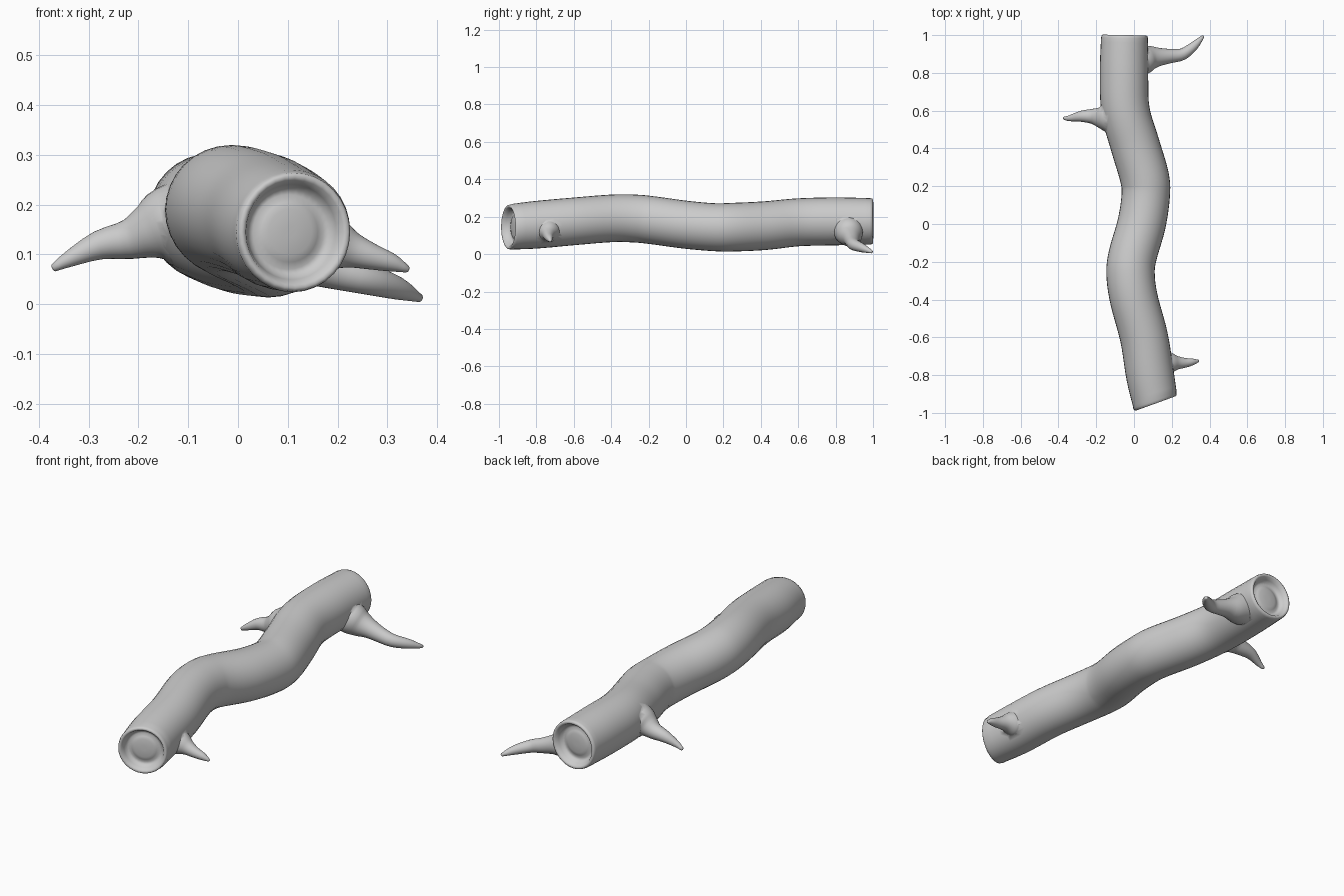
import bpy, bmesh, math
from mathutils import Vector

if "Cube" in bpy.data.objects:
    bpy.data.objects.remove(bpy.data.objects["Cube"])

SIDES = 32


def spline(points, steps):
    """Catmull-Rom interpolation of (x, y, z, radius) points."""
    p = [Vector(q) for q in points]
    p = [2 * p[0] - p[1]] + p + [2 * p[-1] - p[-2]]
    out = []
    for i in range(1, len(p) - 2):
        a, b, c, d = p[i - 1:i + 3]
        for s in range(steps):
            t = s / steps
            out.append(0.5 * (2 * b + (c - a) * t + (2 * a - 5 * b + 4 * c - d) * t * t
                              + (3 * b - a - 3 * c + d) * t ** 3))
    return out + [p[-2]]


def tube(name, points, steps, cap, start_dir=None):
    """Sweep a round section along a path; cap = (depth, radius factor) rings from edge to centre."""
    path = spline(points, steps)
    rings = []
    for i, q in enumerate(path):
        t = (path[min(i + 1, len(path) - 1)] - path[max(i - 1, 0)]).to_3d().normalized()
        if start_dir and i < 6:
            t = t.lerp(Vector(start_dir).normalized(), 1 - i / 6).normalized()
        rings.append((q.to_3d(), t, q.w))

    def cap_rings(ring, sign):
        c, t, r = ring
        return [(c + t * d * sign, t, r * f) for d, f in cap]

    first, last = cap_rings(rings[0], 1), cap_rings(rings[-1], -1)
    rings = first[::-1] + rings[1:-1] + last

    bm = bmesh.new()
    loops = []
    for c, t, r in rings:
        side = t.cross(Vector((0, 0, 1))).normalized()
        up = side.cross(t)
        loops.append([bm.verts.new(c + r * (side * math.cos(a) + up * math.sin(a)))
                      for a in (2 * math.pi * k / SIDES for k in range(SIDES))])
    for l0, l1 in zip(loops, loops[1:]):
        for k in range(SIDES):
            n = (k + 1) % SIDES
            bm.faces.new((l0[k], l0[n], l1[n], l1[k]))
    bm.faces.new(loops[0])
    bm.faces.new(loops[-1])
    bmesh.ops.recalc_face_normals(bm, faces=bm.faces)
    me = bpy.data.meshes.new(name)
    bm.to_mesh(me)
    bm.free()
    ob = bpy.data.objects.new(name, me)
    bpy.context.collection.objects.link(ob)
    return ob


# Wavy trunk with hollowed, rimmed ends
trunk = tube("log_trunk", [
    (0.115, -0.95, 0.145, 0.121), (0.085, -0.8, 0.157, 0.127), (0.053, -0.6, 0.175, 0.127),
    (0.0, -0.4, 0.191, 0.127), (-0.018, -0.27, 0.190, 0.128), (-0.008, -0.17, 0.180, 0.128),
    (0.04, 0.0, 0.157, 0.128), (0.062, 0.15, 0.144, 0.128), (0.055, 0.25, 0.144, 0.130),
    (0.005, 0.42, 0.152, 0.130), (-0.045, 0.6, 0.170, 0.128), (-0.053, 0.8, 0.175, 0.128),
    (-0.05, 1.0, 0.175, 0.124)], 5,
    [(0.015, 1), (0.004, 0.98), (0, 0.93), (0.004, 0.86), (0.022, 0.79),
     (0.038, 0.72), (0.042, 0.62), (0.034, 0.5), (0.03, 0.38), (0.029, 0.1)],
    start_dir=(-0.34, 0.94, 0))

# Tapered branch stubs, flared where they leave the trunk
branches = {
    "left_branch": [
        (-0.08, 0.565, 0.165, 0.100), (-0.15, 0.565, 0.155, 0.078), (-0.18, 0.565, 0.145, 0.056),
        (-0.22, 0.57, 0.13, 0.040), (-0.28, 0.57, 0.118, 0.029), (-0.34, 0.56, 0.09, 0.016),
        (-0.37, 0.56, 0.073, 0.008)],
    "back_right_branch": [
        (0.0, 0.86, 0.14, 0.075), (0.05, 0.87, 0.12, 0.078), (0.09, 0.88, 0.10, 0.064),
        (0.14, 0.885, 0.085, 0.047), (0.20, 0.89, 0.066, 0.037), (0.26, 0.90, 0.05, 0.031),
        (0.32, 0.945, 0.032, 0.023), (0.365, 0.993, 0.012, 0.008)],
    "front_right_branch": [
        (0.12, -0.74, 0.135, 0.060), (0.17, -0.735, 0.125, 0.062), (0.20, -0.735, 0.118, 0.052),
        (0.23, -0.735, 0.108, 0.036), (0.27, -0.735, 0.095, 0.026), (0.31, -0.73, 0.083, 0.018),
        (0.34, -0.725, 0.07, 0.007)],
}
bpy.context.view_layer.objects.active = trunk
trunk.select_set(True)
for name, pts in branches.items():
    stub = tube(name, pts, 3, [(0, 1), (-0.003, 0.6)])
    mod = trunk.modifiers.new("join_" + name, 'BOOLEAN')
    mod.operation, mod.solver, mod.object = 'UNION', 'EXACT', stub
    bpy.ops.object.modifier_apply(modifier=mod.name)
    bpy.data.objects.remove(stub)

bpy.ops.object.shade_smooth_by_angle(angle=math.radians(60))
